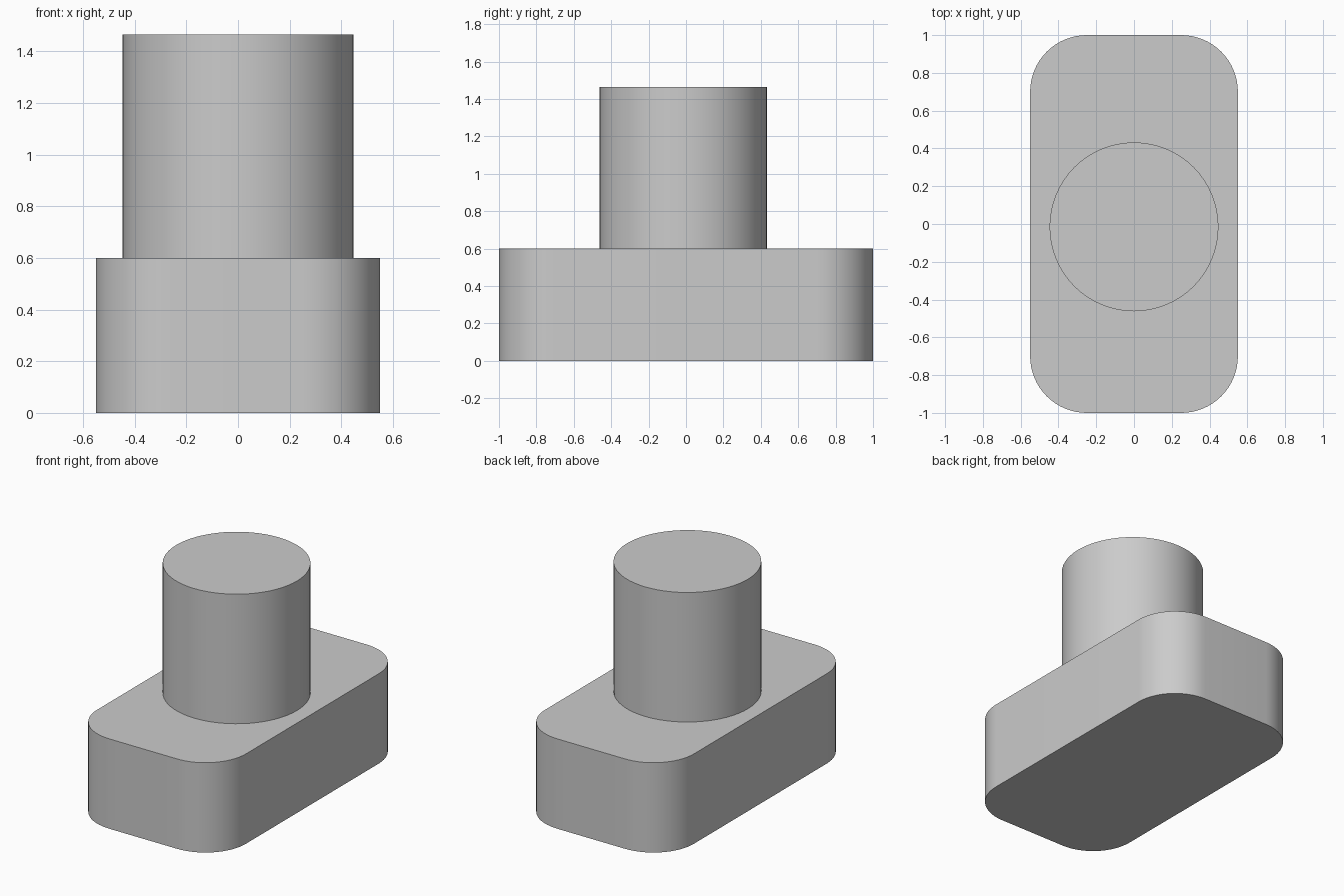
import bpy, bmesh, math

if "Cube" in bpy.data.objects:
    bpy.data.objects.remove(bpy.data.objects["Cube"])

grey = bpy.data.materials.new("plain grey")
grey.diffuse_color = (0.6, 0.6, 0.6, 1)
grey.use_nodes = True
grey.node_tree.nodes["Principled BSDF"].inputs["Base Color"].default_value = grey.diffuse_color


def prism(name, outline, z0, z1):
    """Extrude a flat outline upward into a closed solid."""
    bm = bmesh.new()
    face = bm.faces.new([bm.verts.new((x, y, z0)) for x, y in outline])
    top = bmesh.ops.extrude_face_region(bm, geom=[face])["geom"]
    bmesh.ops.translate(bm, vec=(0, 0, z1 - z0),
                        verts=[v for v in top if isinstance(v, bmesh.types.BMVert)])
    bmesh.ops.recalc_face_normals(bm, faces=bm.faces)
    mesh = bpy.data.meshes.new(name)
    bm.to_mesh(mesh)
    bm.free()
    mesh.materials.append(grey)
    obj = bpy.data.objects.new(name, mesh)
    bpy.context.collection.objects.link(obj)
    bpy.ops.object.select_all(action='DESELECT')
    obj.select_set(True)
    bpy.context.view_layer.objects.active = obj
    bpy.ops.object.shade_smooth_by_angle(angle=math.radians(30))
    return obj


def arc(cx, cy, r, start, sweep, steps):
    return [(cx + r * math.cos(start + sweep * i / steps),
             cy + r * math.sin(start + sweep * i / steps)) for i in range(steps + 1)]


# Base block with rounded upright corners
HX, HY, R = 0.55, 1.0, 0.3
outline = []
for k, (sx, sy) in enumerate([(1, 1), (-1, 1), (-1, -1), (1, -1)]):
    outline += arc(sx * (HX - R), sy * (HY - R), R, k * math.pi / 2, math.pi / 2, 16)
prism("base_block", outline, 0, 0.6)

# Round post, set slightly toward the front
prism("round_post", arc(0, -0.015, 0.447, 0, 2 * math.pi, 64)[:-1], 0.6, 1.465)
